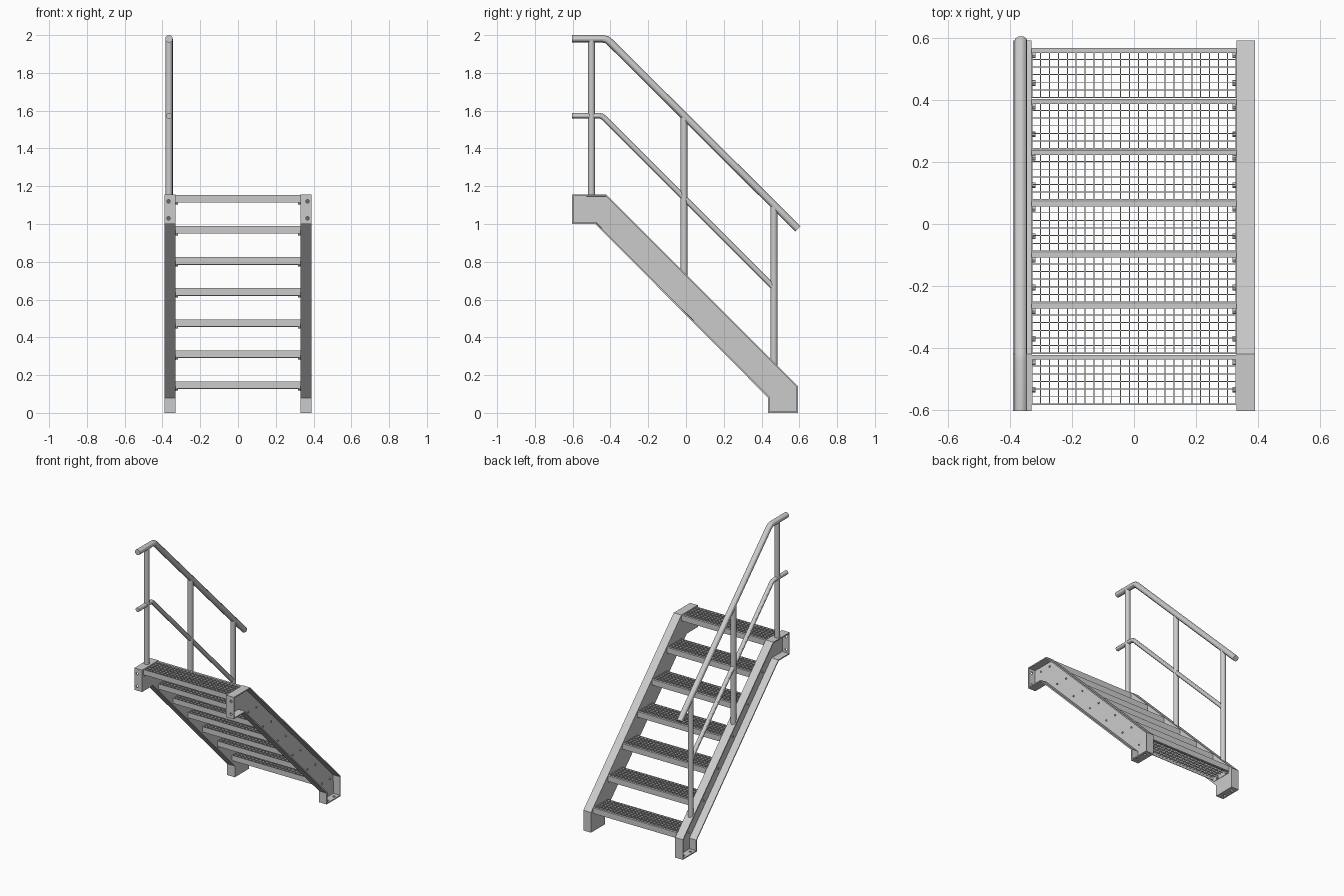
import bpy, bmesh, math
from mathutils import Matrix, Vector

if "Cube" in bpy.data.objects:
    bpy.data.objects.remove(bpy.data.objects["Cube"])


def finish(name, bm, smooth=False):
    me = bpy.data.meshes.new(name)
    bm.to_mesh(me)
    bm.free()
    ob = bpy.data.objects.new(name, me)
    bpy.context.collection.objects.link(ob)
    if smooth:
        activate(ob)
        bpy.ops.object.shade_smooth_by_angle()
    return ob


def activate(ob):
    bpy.ops.object.select_all(action='DESELECT')
    ob.select_set(True)
    bpy.context.view_layer.objects.active = ob


def box(bm, x0, x1, y0, y1, z0, z1):
    m = Matrix.Translation(((x0 + x1) / 2, (y0 + y1) / 2, (z0 + z1) / 2))
    m = m @ Matrix.Diagonal((x1 - x0, y1 - y0, z1 - z0, 1))
    bmesh.ops.create_cube(bm, size=1, matrix=m)


def rod(bm, a, b, r, n=16):
    a, b = Vector(a), Vector(b)
    d = b - a
    m = Matrix.Translation((a + b) / 2) @ d.to_track_quat('Z', 'Y').to_matrix().to_4x4()
    bmesh.ops.create_cone(bm, cap_ends=True, segments=n, radius1=r, radius2=r,
                          depth=d.length, matrix=m)


def tube(name, pts, r):
    cu = bpy.data.curves.new(name, 'CURVE')
    cu.dimensions = '3D'
    cu.bevel_depth, cu.bevel_resolution, cu.use_fill_caps = r, 4, True
    sp = cu.splines.new('POLY')
    sp.points.add(len(pts) - 1)
    for p, (y, z) in zip(sp.points, pts):
        p.co = (RAIL_X, y, z, 1)
    ob = bpy.data.objects.new(name, cu)
    bpy.context.collection.objects.link(ob)
    activate(ob)
    bpy.ops.object.convert(target='MESH')
    bpy.ops.object.shade_smooth_by_angle()


RAIL_X = -0.365
IN, OUT = 0.33, 0.39
STEPS = [(0.56 - 0.165 * i, 0.167 + 0.1643 * i) for i in range(7)]
PROFILE = [(-0.603, 1.155), (-0.42, 1.155), (0.592, 0.143), (0.592, 0),
           (0.435, 0), (0.435, 0.08), (-0.48, 1.0), (-0.603, 1.0)]

for side, s in (("left", -1), ("right", 1)):
    # Channel stringer: web on the inside, flanges turned outward
    bm = bmesh.new()
    inner = [bm.verts.new((s * IN, y, z)) for y, z in PROFILE]
    outer = [bm.verts.new((s * OUT, y, z)) for y, z in PROFILE]
    web = bm.faces.new(inner)
    for i in range(len(PROFILE)):
        j = (i + 1) % len(PROFILE)
        bm.faces.new((inner[j], inner[i], outer[i], outer[j]))
    web.normal_update()
    if web.normal.x * s > 0:
        bmesh.ops.reverse_faces(bm, faces=bm.faces[:])
    stringer = finish(side + "_stringer", bm)
    sol = stringer.modifiers.new("thickness", 'SOLIDIFY')
    sol.thickness, sol.offset, sol.use_even_offset = 0.008, -1, True

    # Fixing holes in the top end plate and the foot plate
    bm = bmesh.new()
    for z in (1.03, 1.12):
        rod(bm, (s * 0.368, -0.62, z), (s * 0.368, -0.585, z), 0.009)
    for y in (0.475, 0.55):
        rod(bm, (s * 0.368, y, -0.02), (s * 0.368, y, 0.02), 0.009)
    cutter = finish("hole_cutter", bm)
    cutter.hide_render = True
    cut = stringer.modifiers.new("holes", 'BOOLEAN')
    cut.operation, cut.object, cut.solver = 'DIFFERENCE', cutter, 'EXACT'
    activate(stringer)
    for mod in ("thickness", "holes"):
        bpy.ops.object.modifier_apply(modifier=mod)
    bpy.data.objects.remove(cutter)

    # Tread bolts through the web
    bm = bmesh.new()
    for y, top in STEPS:
        for dy in (-0.016, -0.105):
            z = top - 0.04
            rod(bm, (s * 0.318, y + dy, z), (s * 0.327, y + dy, z), 0.009, 12)
            rod(bm, (s * 0.32, y + dy, z), (s * 0.344, y + dy, z), 0.006, 12)
    finish(side + "_tread_bolts", bm, True)

# Open grating treads with a solid nosing
for n, (y, top) in enumerate(STEPS, 1):
    bm = bmesh.new()
    back = y - 0.152
    box(bm, -IN, IN, y - 0.008, y + 0.008, top - 0.04, top)
    box(bm, -IN, IN, back - 0.002, back + 0.002, top - 0.038, top)
    for s in (-1, 1):
        box(bm, s * 0.3285 - 0.0015, s * 0.3285 + 0.0015, back, y, top - 0.05, top)
    for i in range(1, 6):
        yy = back + (y - 0.004 - back) * i / 6
        box(bm, -IN, IN, yy - 0.0015, yy + 0.0015, top - 0.025, top - 0.001)
    for i in range(1, 23):
        x = -IN + 2 * IN * i / 23
        box(bm, x - 0.0015, x + 0.0015, back, y, top - 0.025, top - 0.001)
    finish("tread_%d" % n, bm)

# Handrail and mid rail with an eased bend at the top
tube("handrail", [(-0.603, 1.98), (-0.44, 1.98), (-0.42, 1.976), (-0.403, 1.963), (0.592, 0.975)], 0.02)
tube("mid_rail", [(-0.603, 1.573), (-0.46, 1.573), (-0.445, 1.57), (-0.432, 1.56), (0.465, 0.663)], 0.015)

# Rail posts standing on the left stringer flange
for n, (y, z0, z1) in enumerate(((-0.5, 1.15, 1.975), (-0.01, 0.715, 1.565), (0.466, 0.24, 1.095)), 1):
    bm = bmesh.new()
    rod(bm, (RAIL_X, y, z0), (RAIL_X, y, z1), 0.018, 20)
    finish("rail_post_%d" % n, bm, True)
